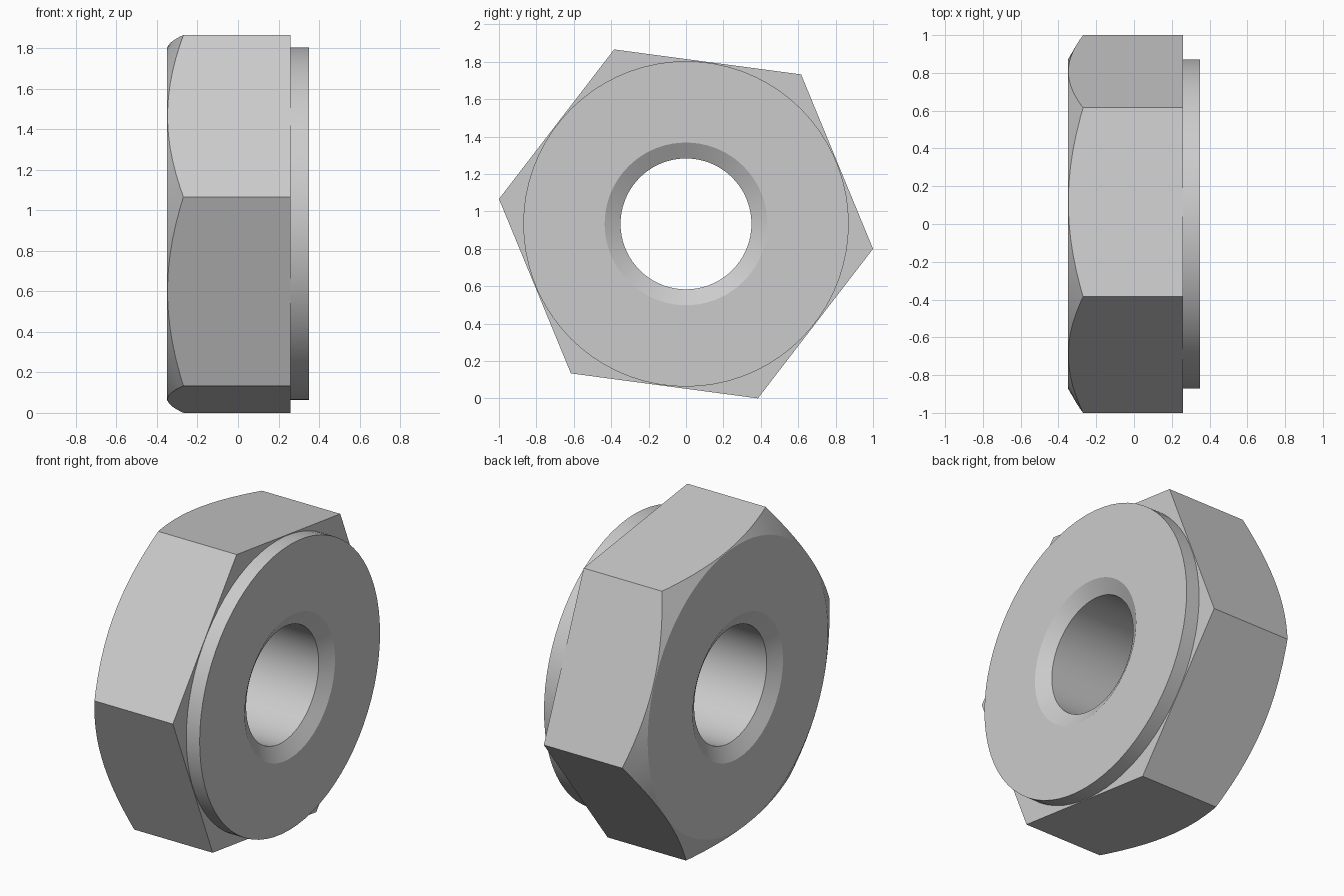
import bpy, bmesh
from math import cos, sin, pi, radians

old = bpy.data.objects.get("Cube")
if old:
    bpy.data.objects.remove(old, do_unlink=True)

HEX_RADIUS = 1.0088
HEX_TURN = radians(-7.6)
CENTRE_Z = 0.933
SEGMENTS = 72

steel = bpy.data.materials.new("grey steel")
steel.use_nodes = True
colour = (0.6, 0.6, 0.6, 1)
steel.diffuse_color = colour
steel.node_tree.nodes["Principled BSDF"].inputs["Base Color"].default_value = colour


def ring(bm, x, radius, sides, turn=0):
    """Circle of vertices around the x axis."""
    return [bm.verts.new((x, radius * cos(turn + 2 * pi * i / sides),
                          radius * sin(turn + 2 * pi * i / sides)))
            for i in range(sides)]


def finish(bm, name):
    bmesh.ops.recalc_face_normals(bm, faces=bm.faces)
    mesh = bpy.data.meshes.new(name)
    bm.to_mesh(mesh)
    bm.free()
    mesh.materials.append(steel)
    obj = bpy.data.objects.new(name, mesh)
    obj.location.z = CENTRE_Z
    bpy.context.collection.objects.link(obj)
    return obj


# Turned body: countersunk bore, conical outer chamfer, washer face
profile = [(-0.30, 0.35), (-0.35, 0.435), (-0.35, 0.87), (-0.246, 1.05),
           (0.26, 1.05), (0.26, 0.87), (0.35, 0.87), (0.35, 0.435), (0.30, 0.35)]
bm = bmesh.new()
rings = [ring(bm, x, r, SEGMENTS) for x, r in profile]
for a, b in zip(rings, rings[1:] + rings[:1]):
    for i in range(SEGMENTS):
        j = (i + 1) % SEGMENTS
        bm.faces.new((a[i], a[j], b[j], b[i]))
nut = finish(bm, "hex_nut")

# Hexagonal prism that trims the turned body to six flats
bm = bmesh.new()
ends = [ring(bm, x, HEX_RADIUS, 6, HEX_TURN) for x in (-0.5, 0.5)]
for end in ends:
    bm.faces.new(end)
for i in range(6):
    j = (i + 1) % 6
    bm.faces.new((ends[0][i], ends[0][j], ends[1][j], ends[1][i]))
cutter = finish(bm, "hex_cutter")
cutter.hide_render = True

trim = nut.modifiers.new("hex_trim", "BOOLEAN")
trim.operation = "INTERSECT"
trim.solver = "EXACT"
trim.object = cutter

bpy.ops.object.select_all(action="DESELECT")
bpy.context.view_layer.objects.active = nut
nut.select_set(True)
bpy.ops.object.modifier_apply(modifier=trim.name)
bpy.data.objects.remove(cutter, do_unlink=True)

# Smooth round surfaces, crisp edges
bpy.ops.object.shade_smooth_by_angle(angle=radians(20))
